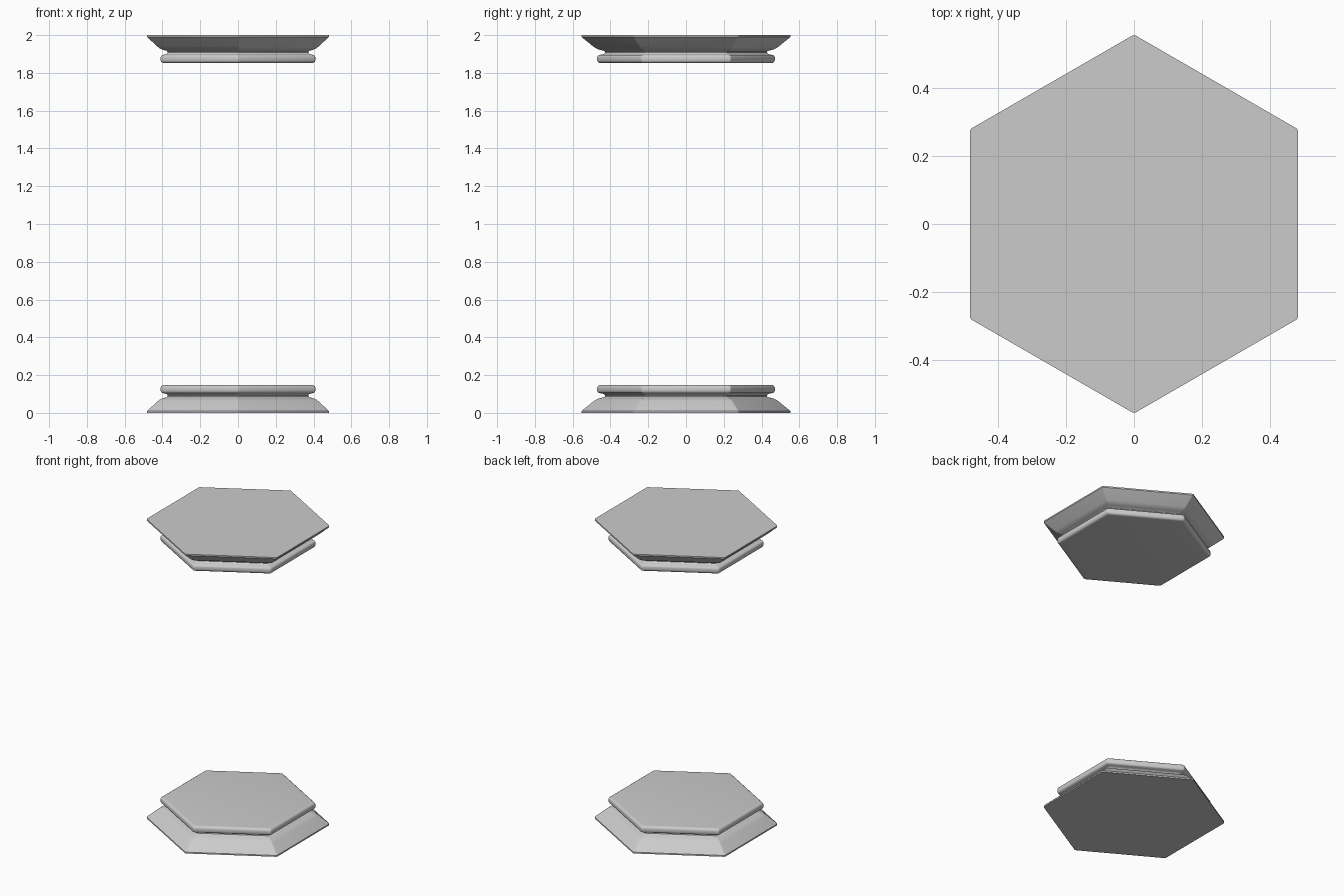
import bpy, bmesh, math

if "Cube" in bpy.data.objects:
    bpy.data.objects.remove(bpy.data.objects["Cube"])

# moulding profile: (distance from axis to flat side, height)
PROFILE = [(0.482, 0.0), (0.482, 0.009), (0.425, 0.062), (0.413, 0.071), (0.397, 0.078),
           (0.381, 0.082), (0.373, 0.087), (0.372, 0.093), (0.377, 0.099), (0.388, 0.103),
           (0.400, 0.105), (0.406, 0.109), (0.409, 0.116), (0.409, 0.134),
           (0.406, 0.142), (0.399, 0.147), (0.390, 0.148)]
CORNER = 0.012


def hex_ring(apothem):
    """Hexagon with slightly rounded corners, one corner facing +y."""
    pts = []
    reach = (apothem - CORNER) / math.cos(math.pi / 6)
    for i in range(6):
        mid = math.radians(90 + 60 * i)
        for d in (-30, -10, 10, 30):
            a = mid + math.radians(d)
            pts.append((reach * math.cos(mid) + CORNER * math.cos(a),
                        reach * math.sin(mid) + CORNER * math.sin(a)))
    return pts


def hex_moulding(name, flip):
    bm = bmesh.new()
    rings = [[bm.verts.new((x, y, 2 - z if flip else z)) for x, y in hex_ring(a)]
             for a, z in PROFILE]
    n = len(rings[0])
    for lo, hi in zip(rings, rings[1:]):
        for i in range(n):
            j = (i + 1) % n
            bm.faces.new((lo[i], lo[j], hi[j], hi[i]))
    bm.faces.new(rings[0])
    bm.faces.new(rings[-1])
    bmesh.ops.recalc_face_normals(bm, faces=bm.faces)
    mesh = bpy.data.meshes.new(name)
    bm.to_mesh(mesh)
    bm.free()
    obj = bpy.data.objects.new(name, mesh)
    bpy.context.collection.objects.link(obj)
    bpy.ops.object.select_all(action='DESELECT')
    obj.select_set(True)
    bpy.context.view_layer.objects.active = obj
    bpy.ops.object.shade_smooth_by_angle(angle=math.radians(35))


# column foot and matching upside-down cap
hex_moulding("column_base", False)
hex_moulding("column_capital", True)
